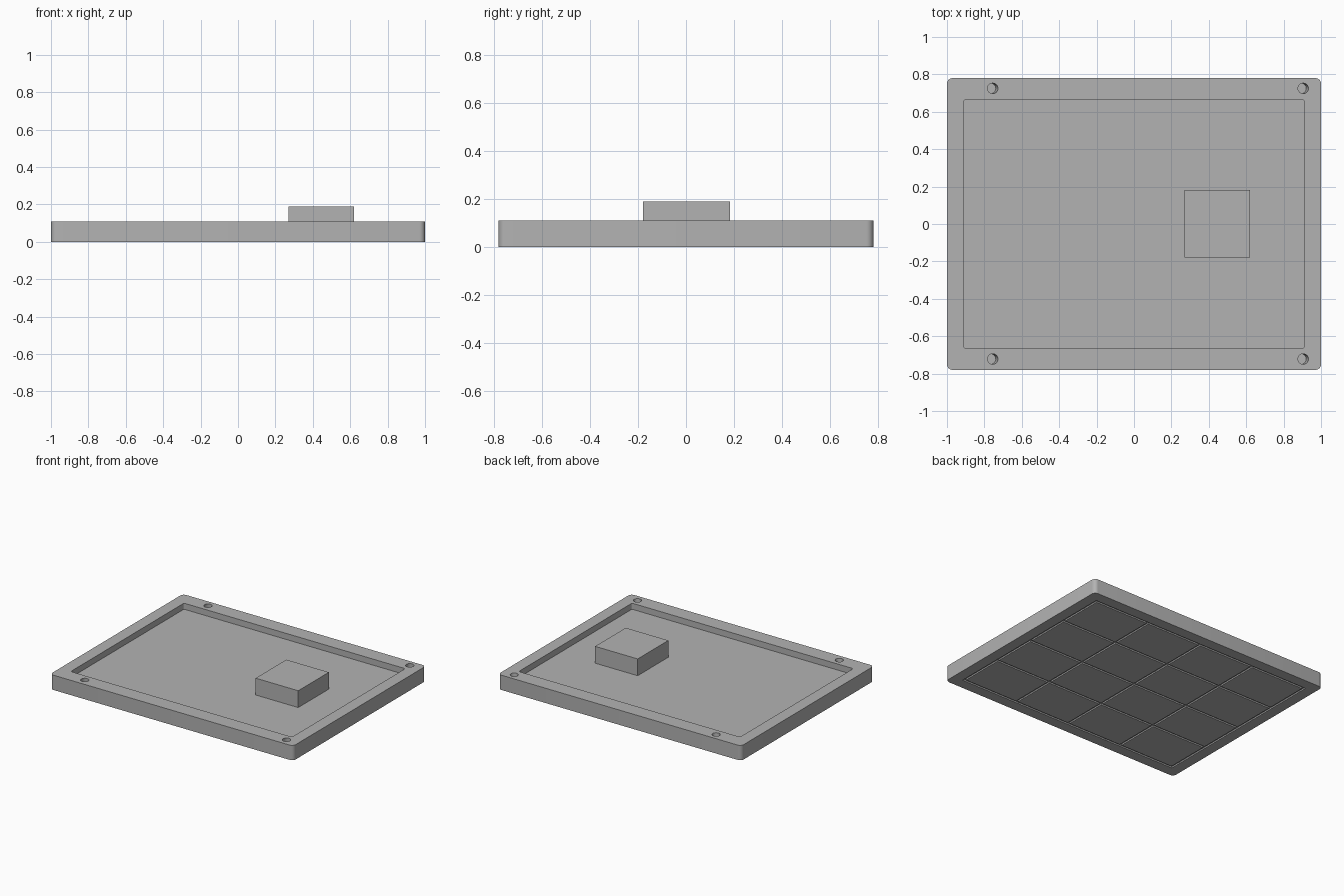
import bpy, bmesh, math
from mathutils import Vector

cube = bpy.data.objects.get("Cube")
if cube:
    bpy.data.objects.remove(cube, do_unlink=True)

grey = bpy.data.materials.new("plain grey")
grey.use_nodes = True
colour = (0.45, 0.45, 0.45, 1)
grey.diffuse_color = colour
grey.node_tree.nodes["Principled BSDF"].inputs["Base Color"].default_value = colour

HALF_X, HALF_Y, TOP = 1.0, 0.78, 0.11
FLOOR = 0.065


def rounded_outline(hx, hy, radius, steps=6):
    """Counter-clockwise rectangle outline with rounded corners."""
    pts = []
    for i, (sx, sy) in enumerate([(1, 1), (-1, 1), (-1, -1), (1, -1)]):
        for k in range(steps + 1):
            a = math.pi / 2 * (i + k / steps)
            pts.append((sx * (hx - radius) + radius * math.cos(a),
                        sy * (hy - radius) + radius * math.sin(a)))
    return pts


def circle_outline(cx, cy, radius, sides=24):
    return [(cx + radius * math.cos(math.tau * k / sides),
             cy + radius * math.sin(math.tau * k / sides)) for k in range(sides)]


def prism(bm, outline, z0, z1, lean=0.0):
    """Extrude an outline from z1 down to z0; lean shifts the lower end in x."""
    low = [bm.verts.new((x + lean, y, z0)) for x, y in outline]
    high = [bm.verts.new((x, y, z1)) for x, y in outline]
    bm.faces.new(low[::-1])
    bm.faces.new(high)
    n = len(outline)
    for i in range(n):
        j = (i + 1) % n
        bm.faces.new((low[i], low[j], high[j], high[i]))


def box(bm, x0, x1, y0, y1, z0, z1):
    prism(bm, [(x0, y0), (x1, y0), (x1, y1), (x0, y1)], z0, z1)


def make_object(name, bm):
    mesh = bpy.data.meshes.new(name)
    bm.to_mesh(mesh)
    bm.free()
    mesh.materials.append(grey)
    obj = bpy.data.objects.new(name, mesh)
    bpy.context.collection.objects.link(obj)
    return obj


def activate(obj):
    bpy.ops.object.select_all(action="DESELECT")
    obj.select_set(True)
    bpy.context.view_layer.objects.active = obj


# Frame: rounded slab
bm = bmesh.new()
prism(bm, rounded_outline(HALF_X, HALF_Y, 0.03), 0, TOP)
frame = make_object("frame", bm)

# Cutters: upper tray, lower cell recess, four blind mounting holes
CELL_X, CELL_Y, RECESS = 0.92, 0.70, 0.01
bm = bmesh.new()
prism(bm, rounded_outline(0.91, 0.665, 0.012), FLOOR, TOP + 0.1)
box(bm, -CELL_X, CELL_X, -CELL_Y, CELL_Y, -0.1, RECESS)
for x in (-0.755, 0.905):
    for y in (-0.722, 0.725):
        prism(bm, circle_outline(x, y, 0.028), 0.05, TOP + 0.001, lean=-0.012)
cutter = make_object("frame_cutter", bm)
cutter.hide_render = True

cut = frame.modifiers.new("cut", "BOOLEAN")
cut.operation = "DIFFERENCE"
cut.solver = "EXACT"
cut.object = cutter
activate(frame)
bpy.ops.object.modifier_apply(modifier=cut.name)
bpy.data.objects.remove(cutter, do_unlink=True)
activate(frame)
bpy.ops.object.shade_smooth_by_angle(angle=math.radians(30))

# Cells on the underside, four by four with narrow grooves
COLS, ROWS, GAP = 4, 4, 0.016
step_x = (2 * CELL_X - GAP) / COLS
step_y = (2 * CELL_Y - GAP) / ROWS
bm = bmesh.new()
for i in range(COLS):
    for j in range(ROWS):
        x = -CELL_X + GAP + i * step_x
        y = -CELL_Y + GAP + j * step_y
        box(bm, x, x + step_x - GAP, y, y + step_y - GAP, 0, RECESS)
make_object("underside_cells", bm)

# Junction box standing on the tray floor
bm = bmesh.new()
box(bm, 0.27, 0.62, -0.178, 0.182, FLOOR, 0.19)
make_object("junction_box", bm)
